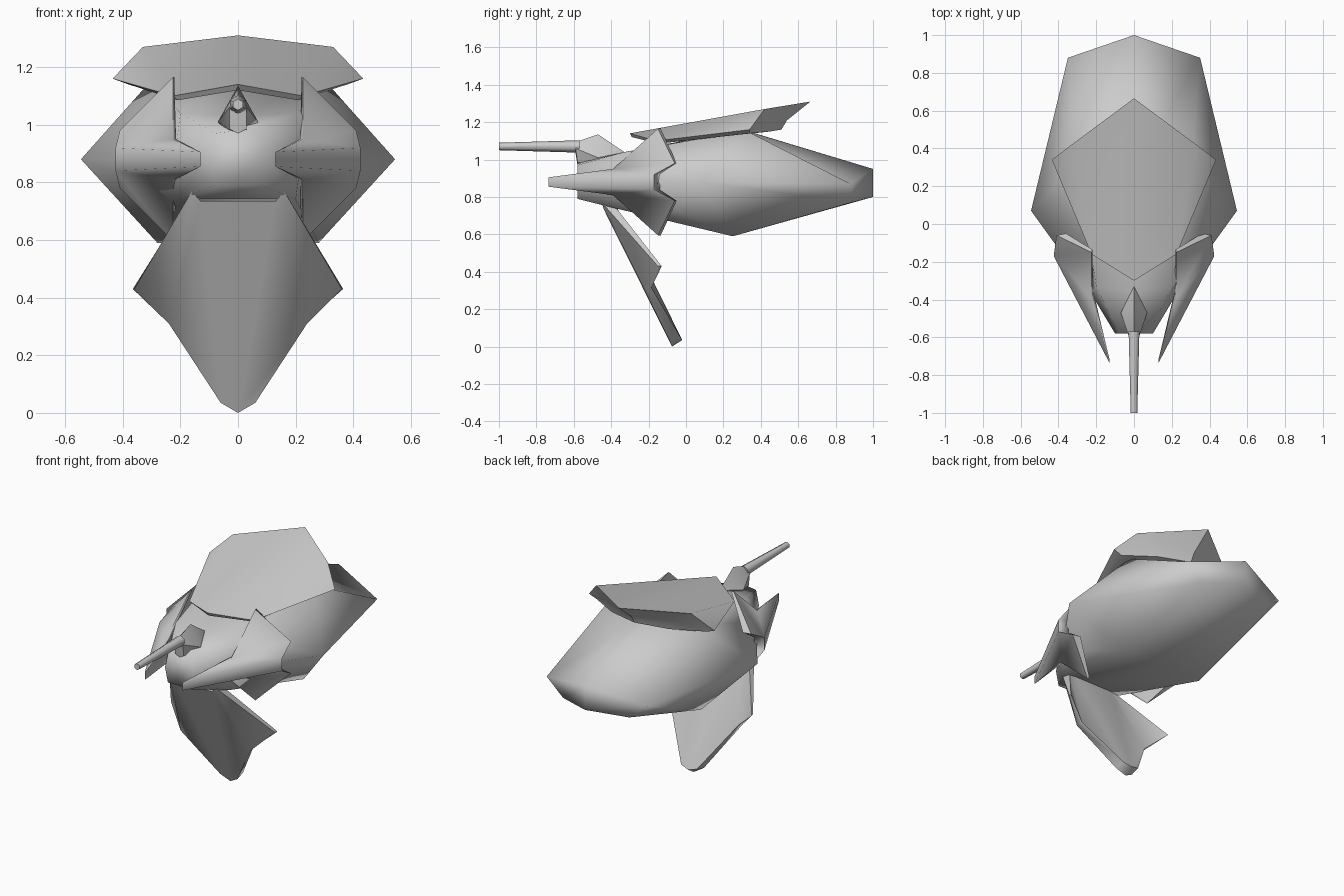
import bpy, bmesh, math

if "Cube" in bpy.data.objects:
    bpy.data.objects.remove(bpy.data.objects["Cube"])


def build(name, verts, faces, angle=35):
    """Make a part from its right half (x >= 0) and the mirrored left half."""
    bm = bmesh.new()
    for s in (1, -1):
        vs = [bm.verts.new((s * x, y, z)) for x, y, z in verts]
        for f in faces:
            bm.faces.new([vs[i] for i in (f if s > 0 else f[::-1])])
    bmesh.ops.remove_doubles(bm, verts=bm.verts, dist=0.0005)
    bmesh.ops.recalc_face_normals(bm, faces=bm.faces)
    me = bpy.data.meshes.new(name)
    bm.to_mesh(me)
    bm.free()
    ob = bpy.data.objects.new(name, me)
    bpy.context.collection.objects.link(ob)
    smooth(ob, angle)
    return ob


def smooth(ob, angle):
    bpy.ops.object.select_all(action='DESELECT')
    ob.select_set(True)
    bpy.context.view_layer.objects.active = ob
    bpy.ops.object.shade_smooth_by_angle(angle=math.radians(angle))


def loft(name, rings, angle=35):
    """Join half rings from front to back and close both ends."""
    n = len(rings[0])
    verts = [p for r in rings for p in r]
    faces = [(k * n + i, k * n + i + 1, (k + 1) * n + i + 1, (k + 1) * n + i)
             for k in range(len(rings) - 1) for i in range(n - 1)]
    faces.append(tuple(range(n)))
    if len(set(rings[-1])) > 2:
        faces.append(tuple(range(len(verts) - n, len(verts))))
    return build(name, verts, faces, angle)


def slab(name, front, back, fold, open_edge, angle=30):
    """Plate with matching outer and inner outlines, folded along given faces."""
    n = len(front)
    faces = list(fold) + [tuple(i + n for i in f[::-1]) for f in fold]
    for i in range(n - 1 if open_edge else n):
        j = (i + 1) % n
        faces.append((i, j, j + n, i + n))
    return build(name, front + back, faces, angle)


# main hull: top centre, shoulder, side, bottom shoulder, bottom centre
corner = (0.35, 0.88, 0.87)
loft("hull", [
    [(0, -.58, .98), (.08, -.58, .97), (.10, -.58, .88), (.08, -.58, .79), (0, -.58, .79)],
    [(0, -.36, 1.03), (.20, -.33, 1.04), (.22, -.38, .88), (.20, -.38, .74), (0, -.38, .74)],
    [(0, .30, 1.16), (.30, .32, 1.155), (.545, .07, .88), (.28, .25, .59), (0, .25, .59)],
    [(0, 1, .95), corner, corner, (.23, .89, .772), (0, 1, .80)],
], 80)

# top armour plate with an overhanging rear edge
build("top_plate", [
    (0, -.30, 1.14), (.225, -.16, 1.10), (.435, .34, 1.16), (.33, .42, 1.27), (0, .665, 1.31),
    (0, -.29, 1.12), (.21, -.15, 1.085), (.38, .34, 1.14), (.20, .45, 1.15), (0, .51, 1.16),
    (.25, .44, 1.20), (0, .54, 1.21),
], [
    (0, 1, 3, 4), (1, 2, 3), (0, 5, 6, 1), (1, 6, 7, 2), (5, 9, 8, 6), (6, 8, 7),
    (2, 7, 10, 3), (7, 8, 10), (8, 9, 11, 10), (3, 10, 11, 4),
], 30)

# side guards: upper outline mirrored about z = 0.88
up = [(.13, -.735, .905), (.225, -.39, .95), (.225, -.15, 1.165), (.41, -.06, .98), (.425, -.17, .92)]
outer = up + [(x, y, 1.76 - z) for x, y, z in up[::-1]]
offs = [(0, .02), (-.01, .03), (-.004, .015), (-.05, .01), (-.05, .03)]
offs = offs + offs[::-1]
inner = [(x + a, y + b, z) for (x, y, z), (a, b) in zip(outer, offs)]
slab("side_guards", outer, inner,
     [(0, 1, 4), (1, 2, 3, 4), (0, 4, 5, 9), (9, 5, 8), (8, 5, 6, 7)], False, 70)

# lower jaw plate hanging below the nose, wings folded back
jaw = [(0, -.44, .735), (.13, -.44, .735), (.16, -.45, .77), (.36, -.15, .43),
       (.24, -.225, .31), (.06, -.09, .035), (0, -.075, 0)]
jaw_back = [(0, -.37, .745), (.13, -.37, .745), (.165, -.38, .75), (.365, -.13, .43),
            (.235, -.185, .315), (.055, -.03, .05), (0, -.02, .035)]
slab("lower_plate", jaw, jaw_back, [(2, 3, 4), (0, 1, 2, 4, 5, 6)], True, 60)

# nose mount
loft("nose_mount", [
    [(0, -.60, 1.09), (.03, -.59, 1.06), (.03, -.58, .985), (0, -.58, .97)],
    [(0, -.47, 1.135), (.07, -.47, 1.01), (.03, -.47, .97), (0, -.47, .97)],
    [(0, -.33, 1.04), (0, -.33, 1.04), (0, -.33, 1.0), (0, -.33, 1.0)],
], 50)

# nose barrel
bpy.ops.mesh.primitive_cone_add(vertices=6, radius1=.033, radius2=.02, depth=.43,
                                location=(0, -.785, 1.07), rotation=(math.radians(90), 0, 0))
barrel = bpy.context.object
barrel.name = "nose_barrel"
smooth(barrel, 65)
